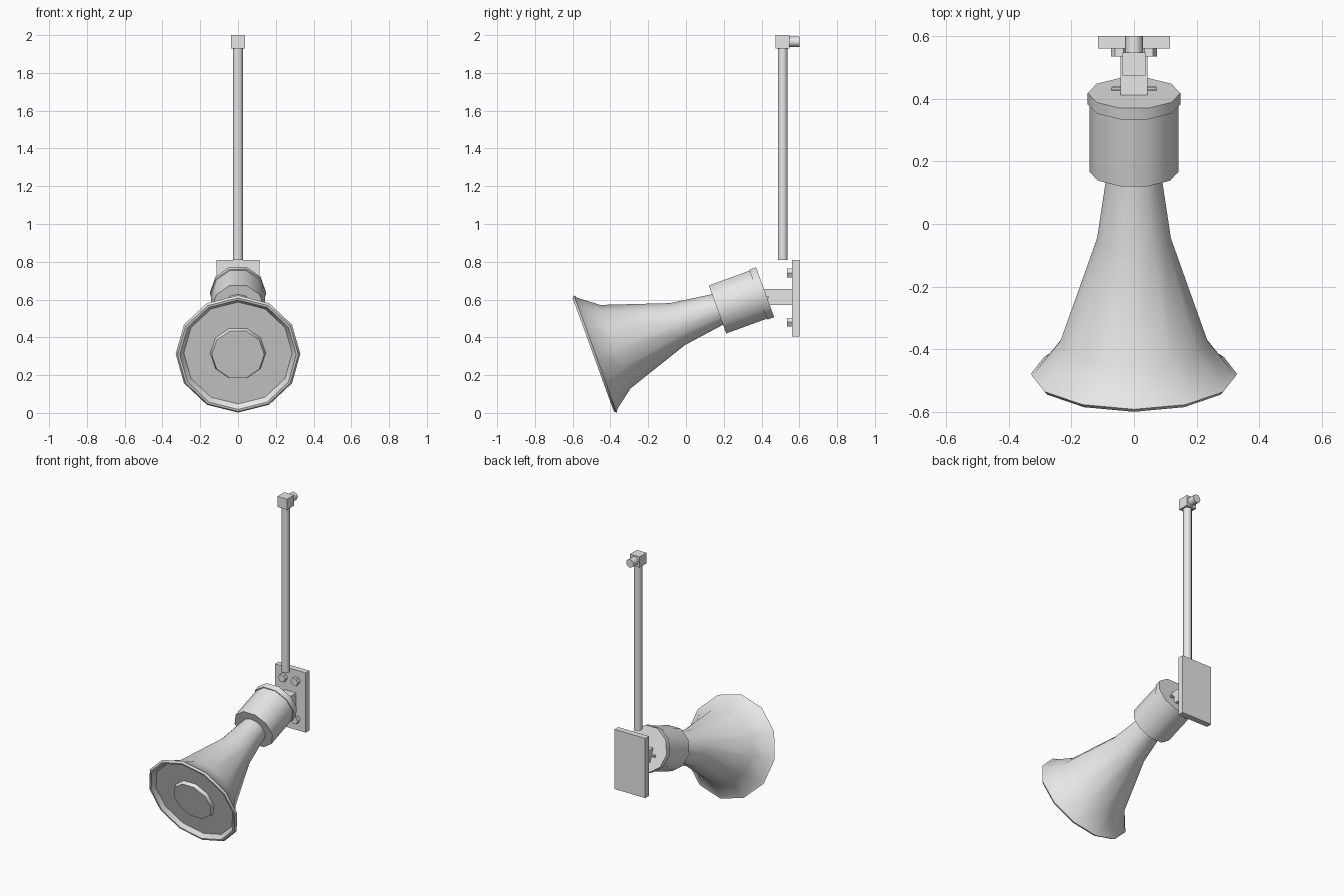
import bpy, bmesh, math
from mathutils import Matrix, Vector

default = bpy.data.objects.get("Cube")
if default:
    bpy.data.objects.remove(default, do_unlink=True)

# One painted-metal grey for everything
grey = bpy.data.materials.new("light_grey_metal")
grey.use_nodes = True
grey.diffuse_color = (0.8, 0.8, 0.8, 1)
grey.node_tree.nodes["Principled BSDF"].inputs["Base Color"].default_value = (0.8, 0.8, 0.8, 1)


def finish(name, bm, matrix, smooth):
    bmesh.ops.recalc_face_normals(bm, faces=bm.faces)
    mesh = bpy.data.meshes.new(name)
    bm.to_mesh(mesh)
    bm.free()
    mesh.materials.append(grey)
    obj = bpy.data.objects.new(name, mesh)
    bpy.context.collection.objects.link(obj)
    obj.matrix_world = matrix
    if smooth:
        bpy.ops.object.select_all(action='DESELECT')
        obj.select_set(True)
        bpy.context.view_layer.objects.active = obj
        bpy.ops.object.shade_smooth_by_angle(angle=math.radians(40))
    return obj


def lathe(name, profile, sides, matrix, smooth=True):
    """Closed solid of rings (distance along axis, radius)."""
    bm = bmesh.new()
    rings = []
    for t, r in profile:
        rings.append([bm.verts.new((r * math.cos(a), r * math.sin(a), t))
                      for a in (math.tau * i / sides for i in range(sides))])
    for low, high in zip(rings, rings[1:]):
        for i in range(sides):
            j = (i + 1) % sides
            bm.faces.new((low[i], low[j], high[j], high[i]))
    bm.faces.new(rings[0])
    bm.faces.new(rings[-1])
    return finish(name, bm, matrix, smooth)


def box(name, low, high):
    low, high = Vector(low), Vector(high)
    bm = bmesh.new()
    bmesh.ops.create_cube(bm, size=1)
    bmesh.ops.scale(bm, vec=high - low, verts=bm.verts)
    return finish(name, bm, Matrix.Translation((low + high) / 2), False)


def place(location, angle=0, axis='X'):
    return Matrix.Translation(location) @ Matrix.Rotation(math.radians(angle), 4, axis)


# Horn assembly: axis runs from the mouth back and up at 20 degrees
horn_axis = place((0, -0.491, 0.308), -70)
lathe("horn", [(0.025, 0.287), (0, 0.308), (0, 0.32), (0.012, 0.33), (0.024, 0.312),
               (0.125, 0.235), (0.474, 0.118), (0.72, 0.083)], 12, horn_axis)
lathe("mouth_plug", [(0.002, 0.139), (0.022, 0.147), (0.03, 0.147)], 10, horn_axis)
lathe("driver_housing", [(0.7, 0.142), (0.94, 0.142)], 10, horn_axis)
lathe("driver_rear_rim", [(0.93, 0.148), (0.968, 0.148)], 10, horn_axis)

# Wall bracket
box("wall_plate", (-0.115, 0.561, 0.405), (0.115, 0.601, 0.81))
box("bracket_arm", (-0.043, 0.405, 0.57), (0.043, 0.565, 0.655))
lathe("pivot_pin", [(-0.072, 0.008), (0.072, 0.008)], 8, place((0, 0.431, 0.612), 90, 'Y'))
for side, x in (("right", -0.047), ("left", 0.047)):
    for level, z in (("lower", 0.48), ("upper", 0.74)):
        lathe(f"{level}_{side}_bolt", [(0, 0.027), (0.03, 0.027)], 6,
              place((x, 0.565, z), 90), smooth=False)

# Conduit pipe with its elbow
lathe("conduit_pipe", [(0.81, 0.027), (1.94, 0.027)], 10, place((0, 0.512, 0)))
box("elbow_block", (-0.036, 0.475, 1.928), (0.036, 0.549, 2.0))
lathe("elbow_outlet", [(0, 0.028), (0.06, 0.028)], 10, place((0, 0.541, 1.965), -90))
